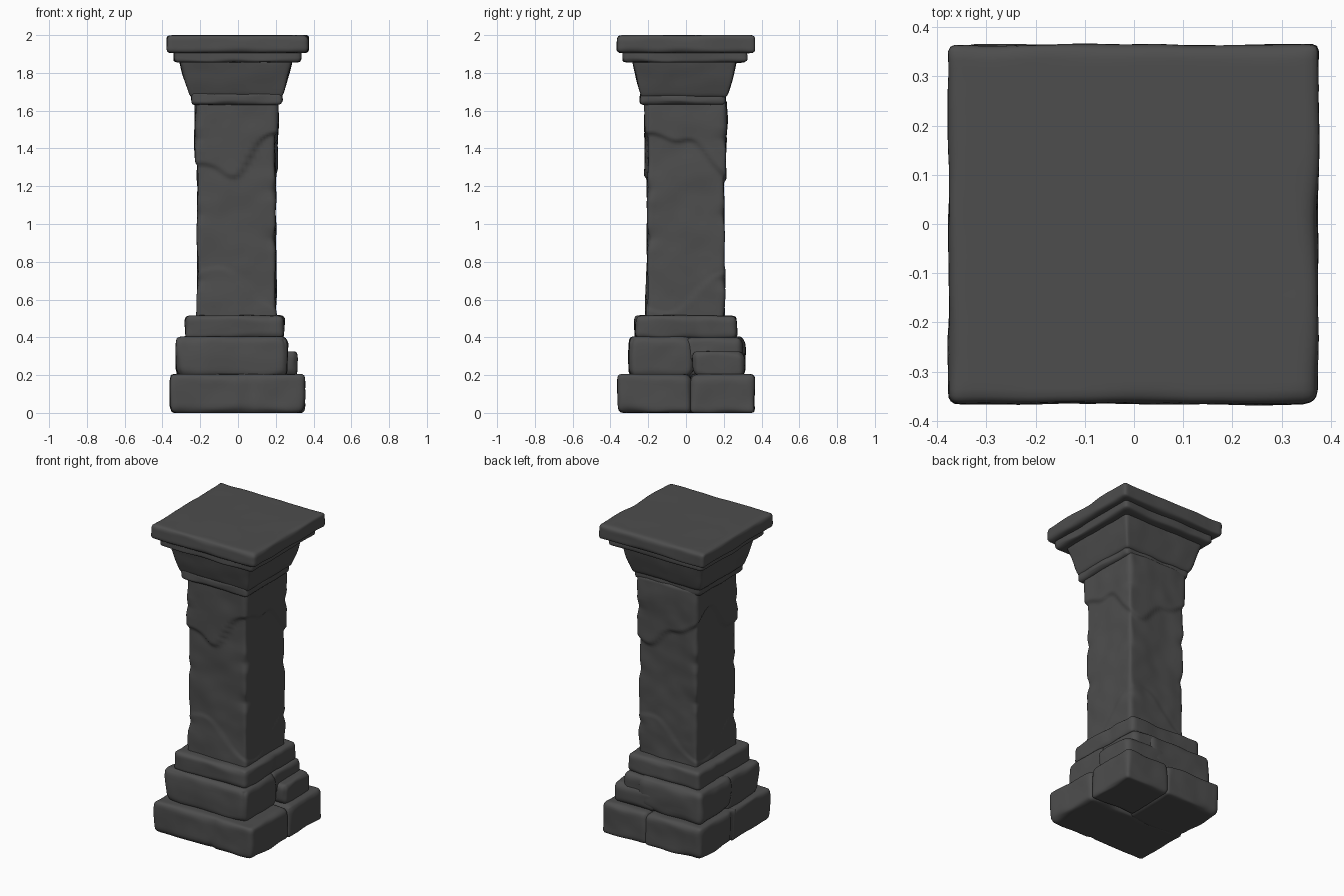
import bpy, bmesh, math
from mathutils import Vector, noise

if "Cube" in bpy.data.objects:
    bpy.data.objects.remove(bpy.data.objects["Cube"])

stone = bpy.data.materials.new("dark grey stone")
stone.diffuse_color = (0.075, 0.075, 0.075, 1)
stone.use_nodes = True
stone.node_tree.nodes["Principled BSDF"].inputs["Base Color"].default_value = stone.diffuse_color


def block(name, xr, yr, zr, r=0.03, wear=0.012, cuts=(22, 22, 12), taper=1.0, shape=None):
    """Worn block: a cube with rounded edges, bottom scaled by taper, roughened by noise."""
    lo = Vector((xr[0], yr[0], zr[0]))
    hi = Vector((xr[1], yr[1], zr[1]))
    mid, half = (lo + hi) / 2, (hi - lo) / 2
    bm = bmesh.new()
    bmesh.ops.create_cube(bm, size=2)
    for axis in range(3):
        edges = [e for e in bm.edges if abs(e.verts[0].co[axis] - e.verts[1].co[axis]) > 0.5]
        bmesh.ops.subdivide_edges(bm, edges=edges, cuts=cuts[axis], use_grid_fill=True)
    seed = Vector((zr[0] * 7.3, xr[0] * 5.1, yr[1] * 3.7))
    for v in bm.verts:
        # crowd the grid toward the edges, then round the edges
        p = Vector([half[i] * (0.5 * v.co[i] + 0.5 * math.sin(v.co[i] * math.pi / 2)) for i in range(3)])
        # edges are worn by a varying amount
        rr = r * (0.9 + 0.7 * noise.noise((p + mid) * 7 + seed))
        rr = min(max(rr, r * 0.4), min(half) * 0.9)
        core = Vector([max(-half[i] + rr, min(half[i] - rr, p[i])) for i in range(3)])
        d = p - core
        if d.length > 1e-6:
            p = core + d.normalized() * min(rr, d.length)
        t = (p.z + half.z) / (2 * half.z)
        k = taper + (1 - taper) * t ** 0.8
        p.x *= k
        p.y *= k
        w = p + mid
        n = noise.noise(w * 5 + seed) * 0.7 + noise.noise(w * 11 + seed) * 0.3
        side = Vector((p.x / half.x, p.y / half.y, 0))
        side = Vector([c ** 5 for c in side])
        w += side * (n - 0.25) * wear
        w.z += 0.3 * wear * n * (0 if abs(p.z) < half.z * 0.5 else 1)
        if shape:
            w = shape(w, side)
        w.z = max(w.z, 0)
        v.co = w
    bmesh.ops.recalc_face_normals(bm, faces=bm.faces)
    me = bpy.data.meshes.new(name)
    bm.to_mesh(me)
    bm.free()
    me.materials.append(stone)
    ob = bpy.data.objects.new(name, me)
    bpy.context.collection.objects.link(ob)
    for p in me.polygons:
        p.use_smooth = True
    return ob


def shaft_shape(w, side):
    """Upper skin stands proud above a jagged break; a few chips along the corners."""
    a = math.atan2(w.y, w.x)
    line = 1.36 + 0.11 * math.sin(a * 2 + 2.4) + 0.04 * math.sin(a * 5)
    t = max(0, min(1, (w.z - line) / 0.02))
    w = w + side * 0.014 * t
    # shallow spalled patch low on the faces
    low = 0.66 + 0.12 * math.sin(a * 2 - 0.6)
    s = max(0, min(1, (low - w.z) / 0.02))
    w += side * 0.006 * s
    # corner chips
    corner = min(1, abs(side.x * side.y))
    for z, c in ((0.70, 1), (0.92, -1), (1.05, 1), (1.18, -1), (1.45, 1)):
        if w.x * w.y * c > 0:
            f = max(0, 1 - abs(w.z - z) / 0.06) * corner
            w.x *= 1 - 0.06 * f
            w.y *= 1 - 0.06 * f
    return w


def cracked(gx, gy):
    """Vertical joints: on the front/back at x = gx and on the sides at y = gy."""
    def shape(w, side):
        f = max(0, 1 - abs(w.x - gx - 0.1 * (w.z - 0.1)) / 0.025) * abs(side.y)
        g = max(0, 1 - abs(w.y - gy) / 0.025) * abs(side.x)
        w.y *= 1 - 0.05 * min(1, f)
        w.x *= 1 - 0.05 * min(1, g)
        return w
    return shape


# stepped base, its right back corner broken off as separate blocks
block("base_main", (-0.36, 0.355), (-0.365, 0.03), (0, 0.205), 0.035, 0.012, (26, 22, 12), shape=cracked(0.06, 9))
block("base_back", (-0.36, 0.05), (-0.02, 0.365), (0, 0.205), 0.035, 0.012, shape=cracked(9, 0.03))
block("base_corner", (0.03, 0.355), (0.02, 0.365), (0, 0.205), 0.035)
block("middle_step_front", (-0.33, 0.265), (-0.305, 0.04), (0.19, 0.405), 0.045, 0.014, taper=0.99)
block("middle_step_back", (-0.33, 0.14), (-0.02, 0.315), (0.19, 0.405), 0.045, 0.014)
block("middle_step_corner", (0.0, 0.315), (0.035, 0.315), (0.19, 0.325), 0.04, 0.014)
block("middle_step_corner_upper", (0.0, 0.255), (0.0, 0.305), (0.25, 0.40), 0.04, 0.014)
block("upper_step", (-0.283, 0.245), (-0.273, 0.273), (0.395, 0.515), 0.028, 0.014, shape=cracked(-9, 0.06))

# shaft
block("shaft", (-0.217, 0.201), (-0.208, 0.203), (0.49, 1.66), 0.022, 0.012, (24, 24, 110), shape=shaft_shape)

# capital
block("neck_ring", (-0.25, 0.235), (-0.245, 0.215), (1.63, 1.70), 0.025, 0.016)
block("capital_flare", (-0.312, 0.292), (-0.29, 0.272), (1.67, 1.875), 0.022, 0.016, (24, 24, 16), taper=0.8)
block("capital_band", (-0.34, 0.335), (-0.335, 0.325), (1.855, 1.925), 0.022, 0.012)
block("top_slab", (-0.38, 0.376), (-0.368, 0.366), (1.905, 2.0), 0.025, 0.008, (28, 28, 10))
